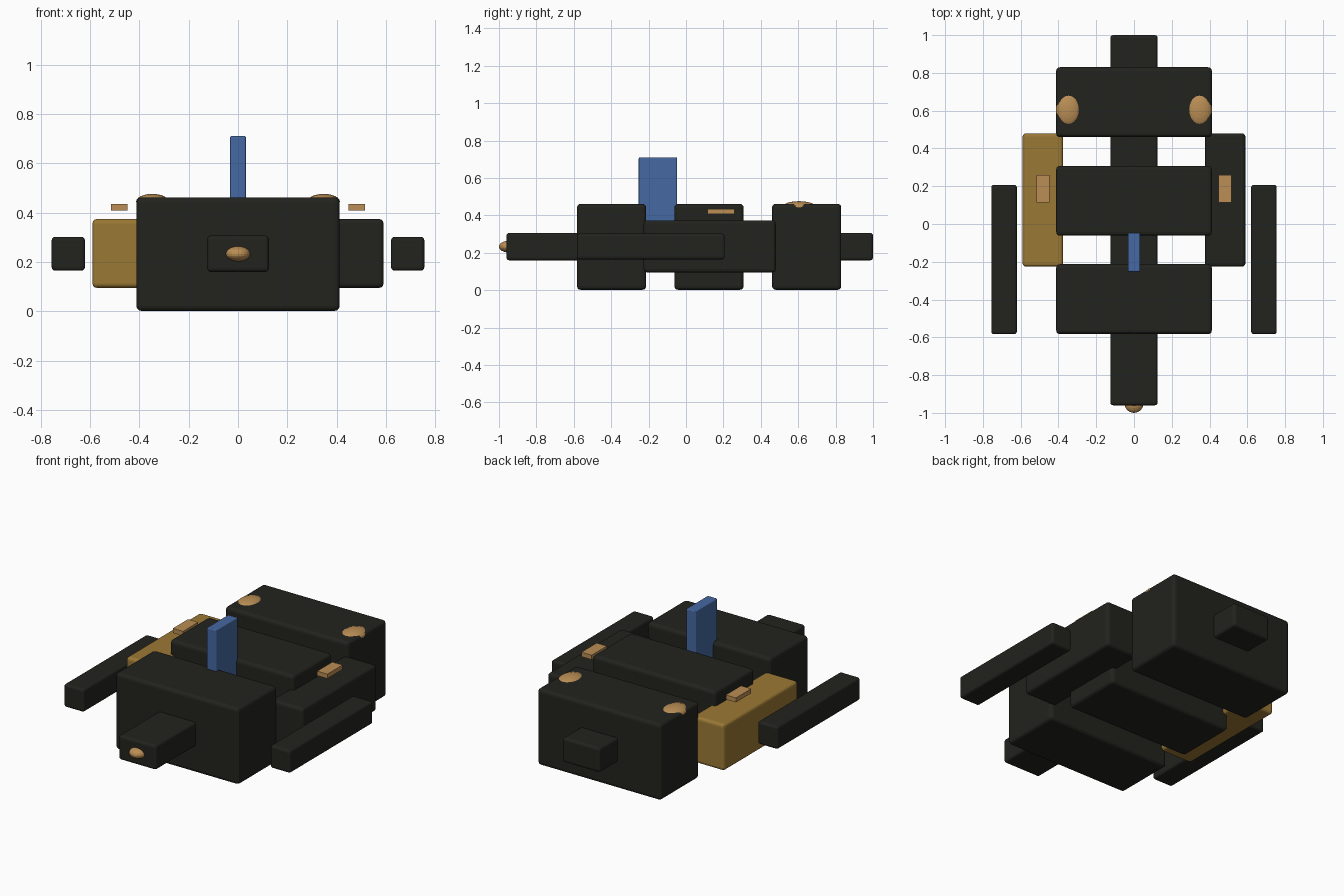
import bpy
import bmesh
from mathutils import Matrix, Vector

if "Cube" in bpy.data.objects:
    bpy.data.objects.remove(bpy.data.objects["Cube"])


def material(name, color):
    m = bpy.data.materials.new(name)
    m.diffuse_color = (*color, 1)
    m.use_nodes = True
    m.node_tree.nodes["Principled BSDF"].inputs["Base Color"].default_value = m.diffuse_color
    return m


DARK = material("dark", (0.016, 0.016, 0.013))
GOLD = material("gold", (0.33, 0.19, 0.035))
BLUE = material("blue", (0.06, 0.14, 0.36))
COPPER = material("copper", (0.49, 0.27, 0.09))


def finish(name, bm, mat):
    mesh = bpy.data.meshes.new(name)
    bm.to_mesh(mesh)
    bm.free()
    mesh.materials.append(mat)
    ob = bpy.data.objects.new(name, mesh)
    bpy.context.collection.objects.link(ob)
    return ob


def box(name, lo, hi, mat, bevel=0.0):
    lo, hi = Vector(lo), Vector(hi)
    bm = bmesh.new()
    bmesh.ops.create_cube(bm, size=1, matrix=Matrix.LocRotScale((lo + hi) / 2, None, hi - lo))
    ob = finish(name, bm, mat)
    if bevel:
        mod = ob.modifiers.new("bevel", "BEVEL")
        mod.width = bevel
        mod.segments = 3
    return ob


def ellipsoid(name, center, radii, mat):
    bm = bmesh.new()
    bmesh.ops.create_uvsphere(bm, u_segments=24, v_segments=12, radius=1,
                              matrix=Matrix.LocRotScale(Vector(center), None, Vector(radii)))
    return finish(name, bm, mat)


# Central spine and its nose light
box("spine", (-0.125, -0.96, 0.16), (0.125, 1.0, 0.307), DARK, 0.015)
ellipsoid("nose_light", (0, -0.95, 0.233), (0.05, 0.05, 0.031), COPPER)

# Three body blocks along the spine
for part, y in (("front", -0.583), ("middle", -0.062), ("rear", 0.46)):
    box(part + "_block", (-0.412, y, 0.002), (0.412, y + 0.37, 0.462), DARK, 0.02)

# Upright fin
box("fin", (-0.032, -0.253, 0.3), (0.032, -0.047, 0.71), BLUE, 0.006)

# Mirrored side parts
for side, s, pod_mat in (("left", -1, GOLD), ("right", 1, DARK)):
    def side_box(name, x0, x1, y0, y1, z0, z1, mat, bevel):
        a, b = sorted((s * x0, s * x1))
        box(side + "_" + name, (a, y0, z0), (b, y1, z1), mat, bevel)

    side_box("pod", 0.375, 0.59, -0.226, 0.48, 0.095, 0.374, pod_mat, 0.018)
    side_box("rail", 0.62, 0.755, -0.583, 0.207, 0.165, 0.302, DARK, 0.014)
    side_box("plate", 0.447, 0.515, 0.115, 0.26, 0.408, 0.435, COPPER, 0)
    ellipsoid(side + "_rear_light", (s * 0.347, 0.605, 0.445), (0.066, 0.09, 0.031), COPPER)
